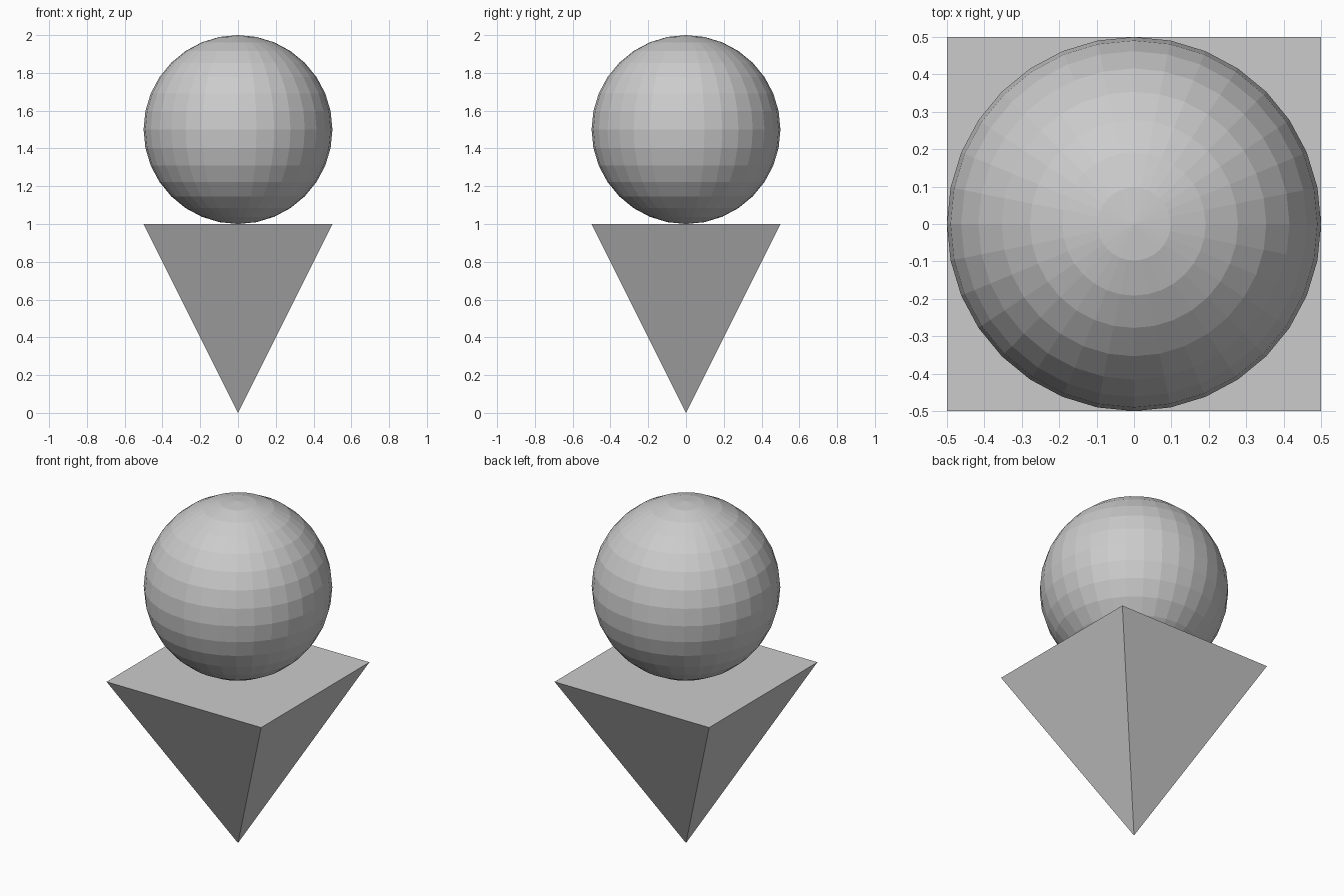
import bpy
import math

if "Cube" in bpy.data.objects:
    bpy.data.objects.remove(bpy.data.objects["Cube"])

# Inverted square pyramid standing on its tip
bpy.ops.mesh.primitive_cone_add(vertices=4, radius1=0, radius2=math.sqrt(0.5),
                                depth=1, location=(0, 0, 0.5),
                                rotation=(0, 0, math.radians(45)))
pyramid = bpy.context.object
pyramid.name = "inverted_pyramid"
bpy.ops.object.transform_apply(location=False, rotation=True, scale=False)

# Faceted ball resting on the flat top
bpy.ops.mesh.primitive_uv_sphere_add(segments=32, ring_count=16, radius=0.5,
                                     location=(0, 0, 1.5))
bpy.context.object.name = "ball"
